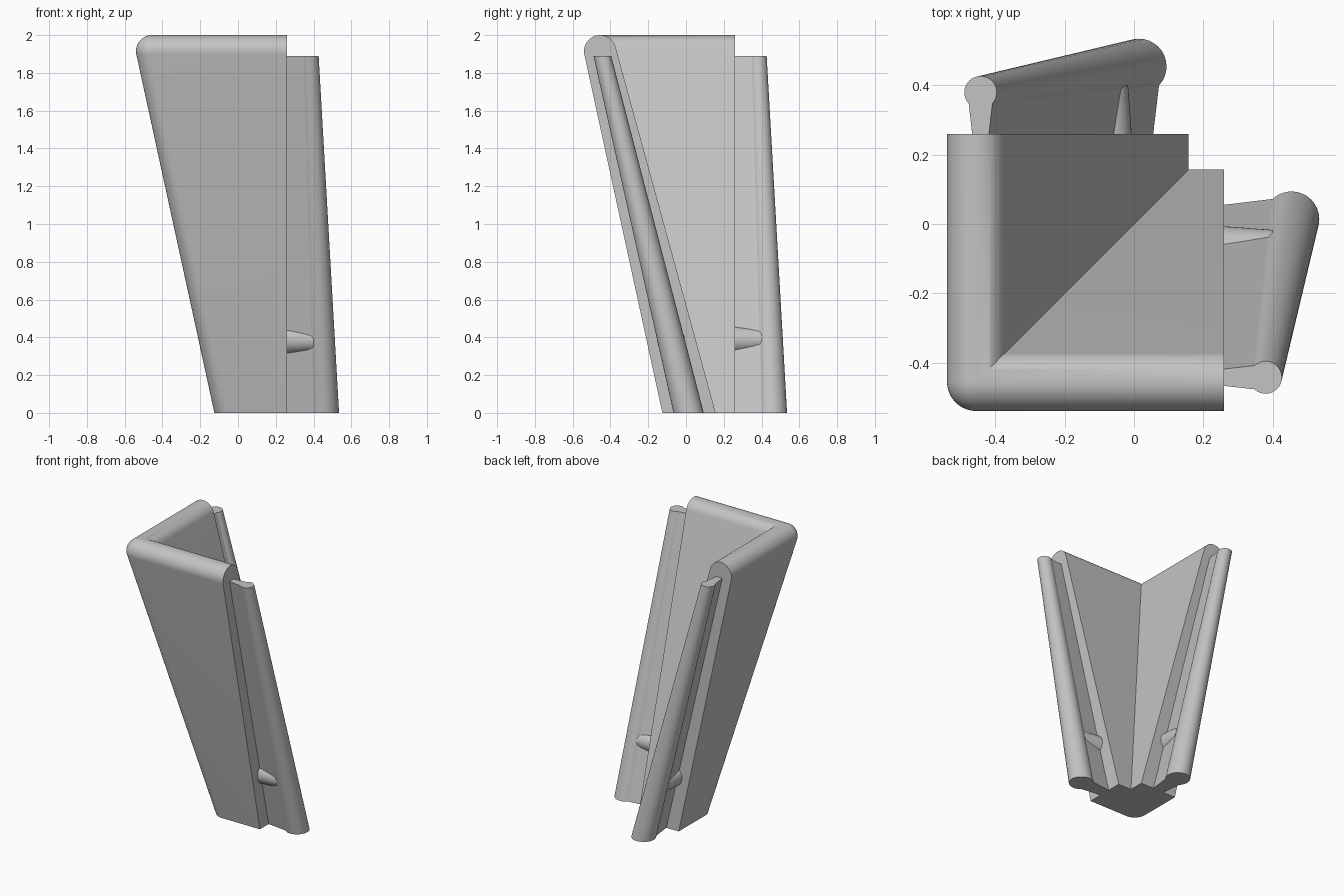
import bpy
import bmesh
from math import sin, cos, pi, atan2
from mathutils import Matrix, Vector

cube = bpy.data.objects.get("Cube")
if cube:
    bpy.data.objects.remove(cube)

GREY = (0.55, 0.55, 0.55, 1)
grey = bpy.data.materials.new("plain grey")
grey.use_nodes = True
grey.diffuse_color = GREY
grey.node_tree.nodes["Principled BSDF"].inputs["Base Color"].default_value = GREY

SWAP = Matrix(((0, 1, 0, 0), (1, 0, 0, 0), (0, 0, 1, 0), (0, 0, 0, 1)))


def finish(name, bm, swapped=False):
    """Turn a bmesh into a smooth-shaded object, optionally mirrored over x = y."""
    if swapped:
        bm.transform(SWAP)
    bmesh.ops.remove_doubles(bm, verts=bm.verts, dist=1e-5)
    bmesh.ops.recalc_face_normals(bm, faces=bm.faces)
    mesh = bpy.data.meshes.new(name)
    bm.to_mesh(mesh)
    bm.free()
    mesh.materials.append(grey)
    obj = bpy.data.objects.new(name, mesh)
    bpy.context.collection.objects.link(obj)
    bpy.ops.object.select_all(action="DESELECT")
    obj.select_set(True)
    bpy.context.view_layer.objects.active = obj
    bpy.ops.object.shade_smooth_by_angle(angle=0.5)


def loft(sections):
    """Skin closed rings of points and cap both ends."""
    bm = bmesh.new()
    rings = [[bm.verts.new(p) for p in s] for s in sections]
    n = len(rings[0])
    for a, b in zip(rings, rings[1:]):
        for i in range(n):
            j = (i + 1) % n
            bm.faces.new((a[i], a[j], b[j], b[i]))
    bm.faces.new(rings[0])
    bm.faces.new(rings[-1])
    return bm


# Corner body: leaning wall with a round rim, swept around a rounded corner
END, R = 0.26, 0.085
RIM_D, RIM_Z = -0.455, 1.915
OUT_D, IN_D = -0.125, 0.157
start = pi + atan2(OUT_D - RIM_D + R, RIM_Z) - 0.01
stop = atan2(IN_D - RIM_D - R, RIM_Z)
STEPS = 24
# each entry: wall offset, height, centre of the corner rounding
profile = [(OUT_D, 0, OUT_D + R)]
for i in range(STEPS + 1):
    a = start + (stop - start) * i / STEPS
    profile.append((RIM_D + R * cos(a), RIM_Z + R * sin(a), RIM_D))
profile.append((IN_D, 0, IN_D))

sections = [[(END, d, z) for d, z, c in profile]]
TURN = 14
for k in range(TURN + 1):
    a = pi / 2 * k / TURN
    ring = []
    for d, z, c in profile:
        if d < c:
            ring.append((c - (c - d) * sin(a), c - (c - d) * cos(a), z))
        else:
            ring.append((d, d, z))
    sections.append(ring)
sections.append([(d, END, z) for d, z, c in profile])
finish("corner_body", loft(sections))


def rail_section(z, cx, cy, r, neck):
    """Flared neck ending in a round bead."""
    pts = [(END - 0.02, cy - neck, z)]
    for i in range(25):
        a = -0.74 * pi + 1.48 * pi * i / 24
        pts.append((cx + r * cos(a), cy + r * sin(a), z))
    pts.append((END - 0.02, cy + neck, z))
    return pts


# Connector rails and their stop pegs, one on each open edge
for side, swapped in (("right", False), ("back", True)):
    rail = loft([rail_section(0, 0.455, 0.014, 0.08, 0.039),
                 rail_section(1.89, 0.38, -0.443, 0.047, 0.022)])
    finish(side + "_rail", rail, swapped)

    peg = bmesh.new()
    place = Matrix.Translation(Vector((0.325, -0.079, 0.385))) @ Matrix.Rotation(pi / 2, 4, "Y")
    bmesh.ops.create_cone(peg, cap_ends=True, segments=40, radius1=0.073,
                          radius2=0.062, depth=0.15, matrix=place)
    finish(side + "_stop_peg", peg, swapped)
